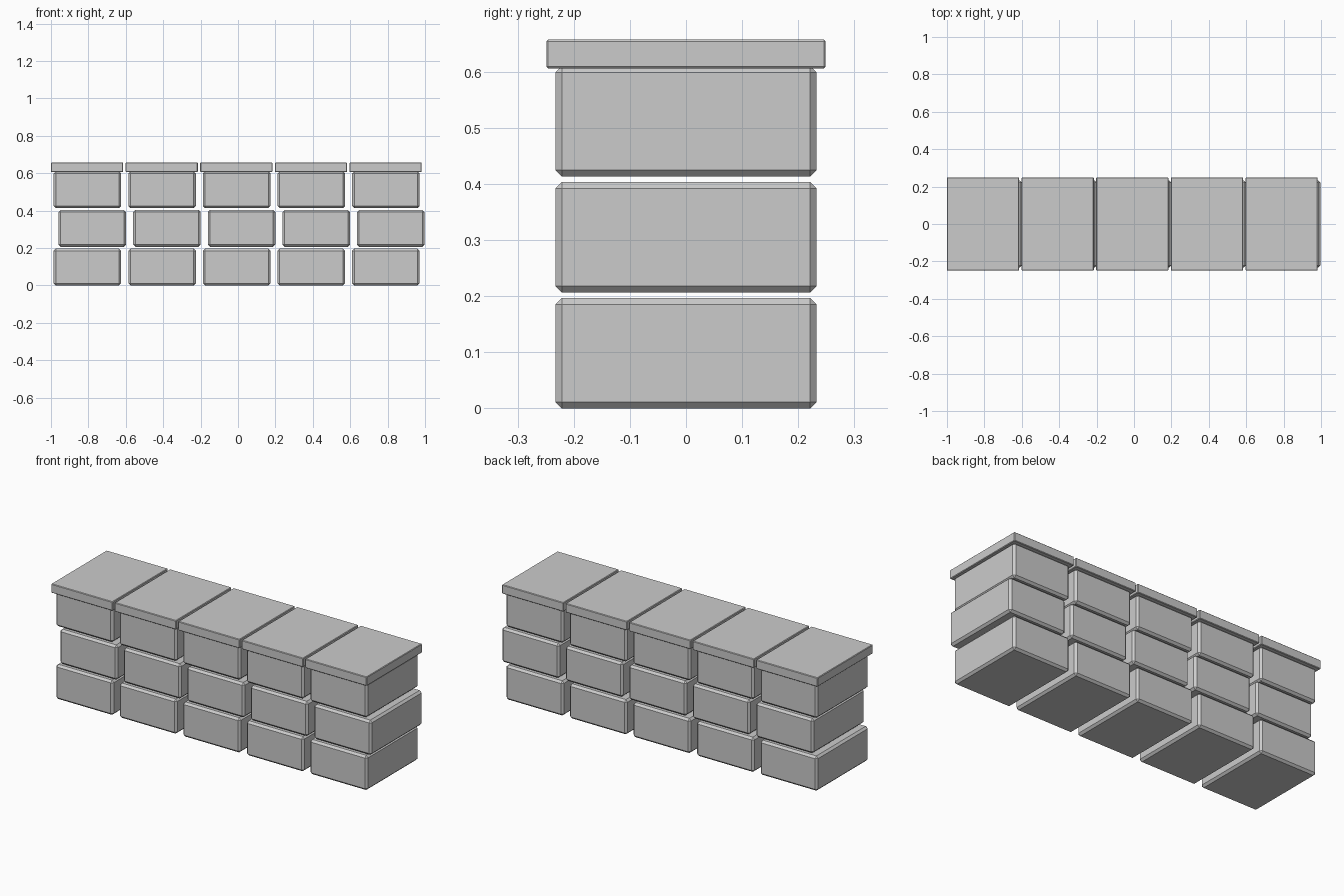
import bpy

if "Cube" in bpy.data.objects:
    bpy.data.objects.remove(bpy.data.objects["Cube"])

PITCH = 0.399      # spacing of stones along the wall
COLUMNS = 5


def chamfered_block(name, size, center, chamfer):
    bpy.ops.mesh.primitive_cube_add(size=1, location=center)
    ob = bpy.context.object
    ob.name = name
    ob.scale = size
    bpy.ops.object.transform_apply(location=False, rotation=False, scale=True)
    mod = ob.modifiers.new("chamfer", 'BEVEL')
    mod.width = chamfer
    mod.segments = 1
    return ob


# Three courses of stones, the middle one shifted sideways
STONE = (0.361, 0.466, 0.197)
for row, shift in enumerate((0.0, 0.026, 0.0)):
    for col in range(COLUMNS):
        x = -0.805 + col * PITCH + shift
        z = STONE[2] / 2 + row * 0.2067
        chamfered_block(f"stone_row{row + 1}_{col + 1}", STONE, (x, 0, z), 0.0116)

# Thin overhanging capstones
CAP = (0.386, 0.498, 0.051)
for col in range(COLUMNS):
    chamfered_block(f"capstone_{col + 1}", CAP, (-0.807 + col * PITCH, 0, 0.6315), 0.0032)
